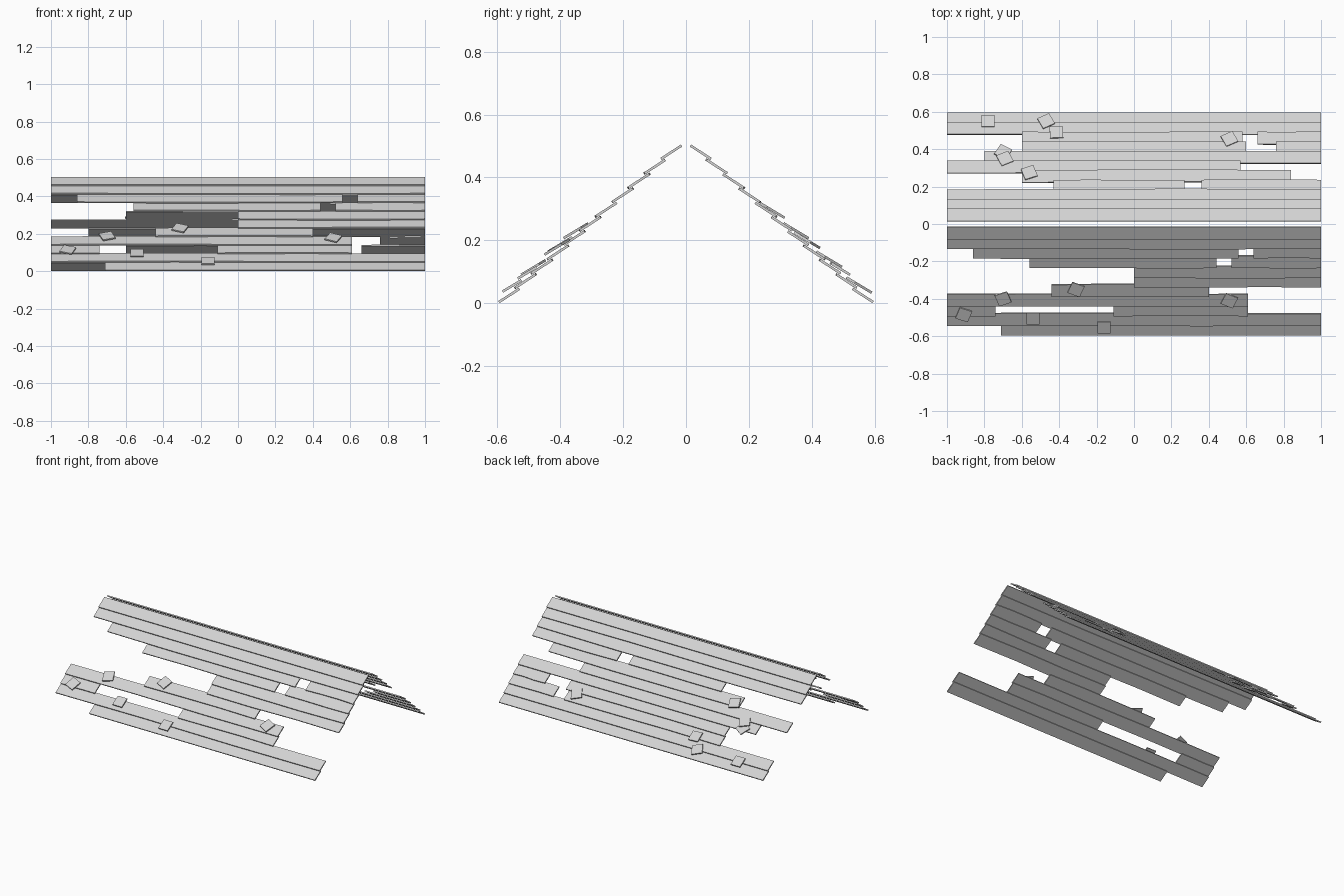
import bpy, bmesh, math, random
from mathutils import Matrix, Vector

random.seed(4)
if "Cube" in bpy.data.objects:
    bpy.data.objects.remove(bpy.data.objects["Cube"], do_unlink=True)

# Weathered grey, the only colour
grey = bpy.data.materials.new("weathered_grey")
grey.use_nodes = True
grey.diffuse_color = (0.65, 0.65, 0.65, 1)
grey.node_tree.nodes["Principled BSDF"].inputs["Base Color"].default_value = grey.diffuse_color

TILT = math.radians(33)


def slab(name, size, place, bends=0, wobble=0.0):
    """Thin box, optionally cut across its length and slightly warped."""
    bm = bmesh.new()
    bmesh.ops.create_cube(bm, size=1, matrix=Matrix.Diagonal((*size, 1)))
    for i in range(1, bends + 1):
        x = size[0] * (i / (bends + 1) - 0.5)
        bmesh.ops.bisect_plane(bm, geom=bm.verts[:] + bm.edges[:] + bm.faces[:],
                               plane_co=(x, 0, 0), plane_no=(1, 0, 0))
        shift = random.uniform(-wobble, wobble)
        for v in bm.verts:
            if abs(v.co.x - x) < 1e-4:
                v.co.y += shift
    bmesh.ops.transform(bm, matrix=place, verts=bm.verts[:])
    mesh = bpy.data.meshes.new(name)
    bm.to_mesh(mesh)
    bm.free()
    mesh.materials.append(grey)
    bpy.context.collection.objects.link(bpy.data.objects.new(name, mesh))


# Plank spans along x for each row, ridge to eave
FULL = [(-1, 1)]
ROWS = {
    "front": [FULL, FULL, [(-.86, .56), (.64, 1)], [(-.56, .44), (.52, 1)],
              [(0, 1)], [(0, 1)], [(-.44, .4)], [(-1, .61)],
              [(-1, -.74), (-.11, .61)], FULL, [(-.71, 1)]],
    "back": [FULL, FULL, FULL, [(-.43, .27), (.36, 1)], [(-.6, .84)],
             [(-1, .57)], [(-.8, 1)], [(-.6, .6), (.76, 1)],
             [(-.6, .58), (.66, 1)], FULL, FULL],
}

# Loose shingles: x, distance from ridge, turn in degrees
SHINGLES = {
    "front": [(-.91, .485, -20), (-.7, .4, 20), (-.31, .35, -22),
              (-.54, .505, 0), (-.16, .553, 0), (.51, .41, -25)],
    "back": [(-.78, .55, 0), (-.47, .55, 27), (-.415, .49, 3), (-.7, .385, -30),
             (-.69, .35, 25), (-.56, .275, 20), (.51, .455, 27)],
}

for side, sign in (("front", -1), ("back", 1)):
    # Overlapping planks
    for k, spans in enumerate(ROWS[side]):
        y, z = 0.047 + 0.0515 * k, 0.48 - 0.0455 * k
        for n, (a, b) in enumerate(spans):
            place = (Matrix.Translation(((a + b) / 2, sign * y, z))
                     @ Matrix.Rotation(-sign * TILT, 4, 'X'))
            wobble = 0 if k in (0, 10) else 0.004
            slab(f"{side}_plank_{k + 1}_{n + 1}", (b - a, 0.078, 0.008), place, 2, wobble)

    # Loose shingles resting on the planks
    for n, (x, y, turn) in enumerate(SHINGLES[side]):
        z = 0.532 - 0.862 * y
        place = (Matrix.Translation((x, sign * y, z))
                 @ Matrix.Rotation(-sign * math.radians(31), 4, 'X')
                 @ Matrix.Rotation(math.radians(turn), 4, 'Z'))
        slab(f"{side}_shingle_{n + 1}", (0.07, 0.07, 0.008), place)
